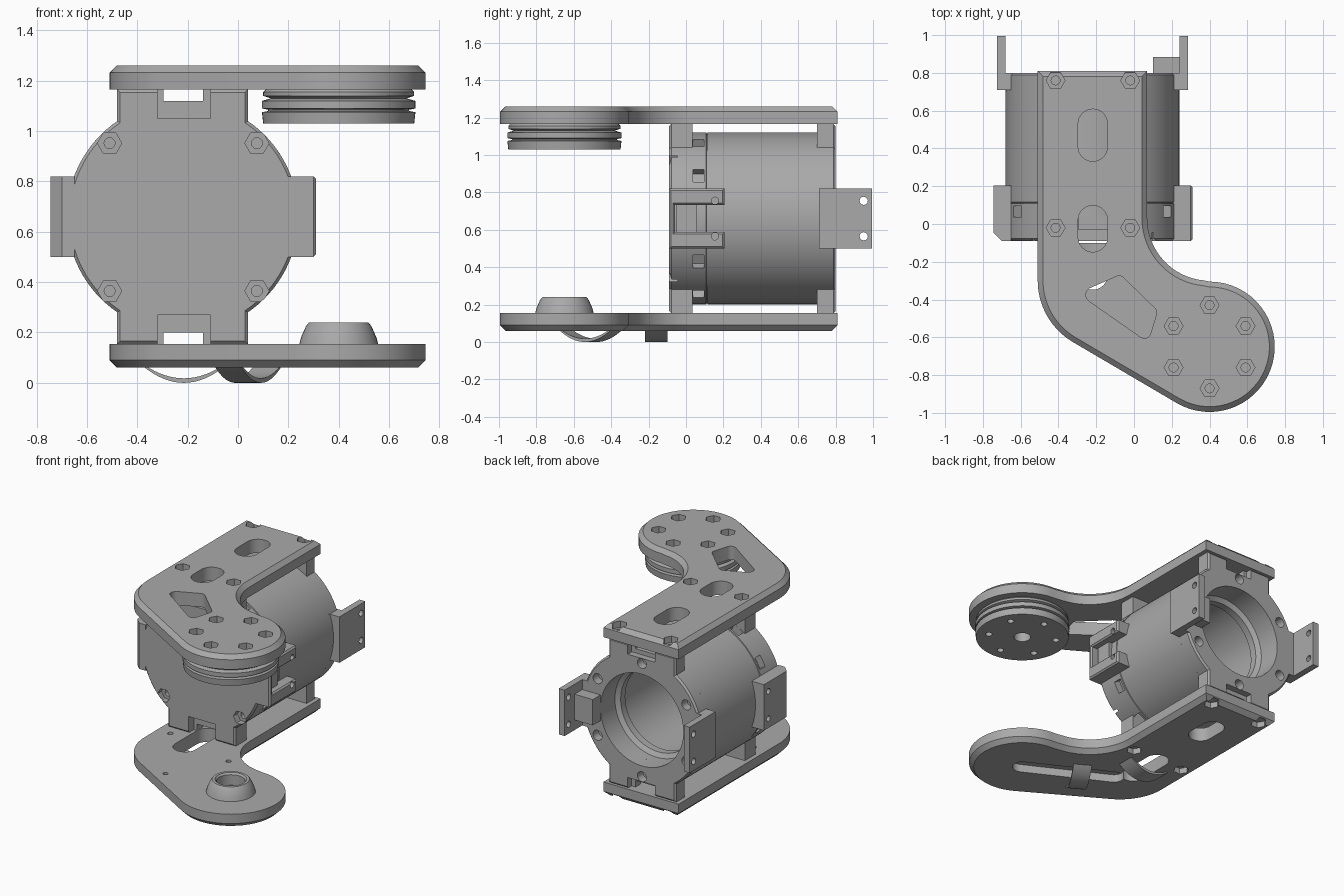
import bpy, bmesh
from math import sin, cos, pi, radians, atan2, hypot, acos
from mathutils import Vector, Matrix

if "Cube" in bpy.data.objects:
    bpy.data.objects.remove(bpy.data.objects["Cube"])

grey = bpy.data.materials.new("plain grey")
grey.use_nodes = True
COLOUR = (0.4, 0.4, 0.4, 1)
grey.diffuse_color = COLOUR
grey.node_tree.nodes["Principled BSDF"].inputs["Base Color"].default_value = COLOUR

MAP = {"x": lambda u, v, w: (w, u, v),
       "y": lambda u, v, w: (u, w, v),
       "z": lambda u, v, w: (u, v, w)}
CX, CZ, R = -0.22, 0.66, 0.46          # motor axis and radius
HUB = (0.40, -0.65)                    # centre of the arm's round end


def finish(name, bm):
    bmesh.ops.recalc_face_normals(bm, faces=bm.faces)
    me = bpy.data.meshes.new(name)
    bm.to_mesh(me)
    bm.free()
    me.materials.append(grey)
    ob = bpy.data.objects.new(name, me)
    bpy.context.collection.objects.link(ob)
    return ob


def prism(name, pts, axis, lo, hi, chamfer=0, chamfer_at=None):
    """Extrude a flat outline along an axis, optionally chamfering one rim."""
    bm = bmesh.new()
    f = MAP[axis]
    low = [bm.verts.new(f(u, v, lo)) for u, v in pts]
    top = [bm.verts.new(f(u, v, hi)) for u, v in pts]
    faces = {lo: bm.faces.new(low), hi: bm.faces.new(top)}
    for i in range(len(pts)):
        j = (i + 1) % len(pts)
        bm.faces.new((low[i], low[j], top[j], top[i]))
    bmesh.ops.recalc_face_normals(bm, faces=bm.faces)
    if chamfer:
        bmesh.ops.bevel(bm, geom=list(faces[chamfer_at].edges), offset=chamfer,
                        segments=1, affect="EDGES")
    return finish(name, bm)


def lathe(name, profile, axis, centre, n=64):
    """Turn a closed (radius, height) profile around an axis."""
    bm = bmesh.new()
    f = MAP[axis]
    rings = []
    for k in range(n):
        a = 2 * pi * k / n
        rings.append([bm.verts.new(f(centre[0] + r * cos(a), centre[1] + r * sin(a), w))
                      for r, w in profile])
    for k in range(n):
        a, b = rings[k], rings[(k + 1) % n]
        for i in range(len(profile)):
            j = (i + 1) % len(profile)
            bm.faces.new((a[i], a[j], b[j], b[i]))
    return finish(name, bm)


def arc(c, r, a0, a1, n=16):
    return [(c[0] + r * cos(radians(a0 + (a1 - a0) * i / n)),
             c[1] + r * sin(radians(a0 + (a1 - a0) * i / n))) for i in range(n + 1)]


def circle(c, r, n=20):
    return arc(c, r, 0, 360, n)[:-1]


def rect(u0, u1, v0, v1):
    return [(u0, v0), (u1, v0), (u1, v1), (u0, v1)]


def stadium(p, q, r):
    a = atan2(q[1] - p[1], q[0] - p[0]) * 180 / pi
    return arc(q, r, a - 90, a + 90) + arc(p, r, a + 90, a + 270)


def cut(ob, pts, axis, lo, hi, turn=None):
    cutter = prism("cutter", pts, axis, lo, hi)
    if turn:
        cutter.data.transform(turn)
    mod = ob.modifiers.new("cut", "BOOLEAN")
    mod.operation, mod.solver, mod.object = "DIFFERENCE", "EXACT", cutter
    bpy.context.view_layer.objects.active = ob
    bpy.ops.object.modifier_apply(modifier=mod.name)
    bpy.data.objects.remove(cutter)


# Arms: one hooked outline used above and below the motor
outline = ([(-0.51, 0.81), (-0.51, -0.29)] + arc((-0.13, -0.298), 0.38, 184, 240)
           + arc(HUB, 0.345, 240, 450, 32) + arc((0.40, 0.03), 0.33, 265, 180)
           + [(0.07, 0.81)])
hub_bolts = [(HUB[0] + 0.22 * cos(radians(a)), HUB[1] + 0.22 * sin(radians(a)))
             for a in range(30, 390, 60)]
frame_bolts = [(x, y) for x in (-0.415, -0.02) for y in (0.76, -0.02)]
SLOT_X, SLOT_R = -0.218, 0.078

top_arm = prism("top_arm", outline, "z", 1.165, 1.26, 0.028, 1.26)
cut(top_arm, stadium((SLOT_X, 0.41), (SLOT_X, 0.53), SLOT_R), "z", 1.1, 1.3)
cut(top_arm, stadium((SLOT_X, -0.07), (SLOT_X, 0.02), SLOT_R), "z", 1.1, 1.3)
window = (arc((-0.215, -0.375), 0.04, 240, 120, 5) + arc((-0.08, -0.31), 0.035, 115, 45, 5)
          + arc((0.085, -0.47), 0.035, 40, -25, 5) + arc((0.055, -0.57), 0.035, -25, -120, 5))
cut(top_arm, window, "z", 1.1, 1.3)
for p in frame_bolts + hub_bolts:
    cut(top_arm, circle(p, 0.05, 6), "z", 1.215, 1.3)
    cut(top_arm, circle(p, 0.024, 12), "z", 1.1, 1.3)

bottom_arm = prism("bottom_arm", outline, "z", 0.06, 0.155, 0.03, 0.06)
cut(bottom_arm, stadium((SLOT_X, 0.41), (SLOT_X, 0.53), SLOT_R), "z", 0, 0.2)
cut(bottom_arm, stadium((SLOT_X, -0.27), (SLOT_X, -0.03), SLOT_R), "z", 0, 0.2)
cut(bottom_arm, stadium((-0.14, -0.37), HUB, 0.065), "z", 0, 0.115)
for p in frame_bolts:
    cut(bottom_arm, circle(p, 0.05, 6), "z", 0, 0.1)
for p in ((-0.09, -0.67), (0.13, -0.29), (-0.41, -0.16)):
    cut(bottom_arm, circle(p, 0.018, 12), "z", 0.1, 0.2)

# Pulley under the top arm, ring boss on the bottom arm
pulley = lathe("pulley", [(0.055, 1.03), (0.30, 1.03), (0.305, 1.075), (0.28, 1.08),
                          (0.28, 1.085), (0.305, 1.09), (0.305, 1.12), (0.27, 1.13),
                          (0.30, 1.14), (0.30, 1.155), (0.285, 1.17), (0.055, 1.17)], "z", HUB)
for p in hub_bolts:
    cut(pulley, circle(p, 0.022, 12), "z", 1.0, 1.09)
lathe("ring_boss", [(0.09, 0.12), (0.165, 0.12), (0.15, 0.18), (0.13, 0.225), (0.118, 0.24),
                    (0.10, 0.24), (0.09, 0.228)], "z", HUB, 40)

# Cable straps bowed below the bottom arm
us = [-0.165 + 0.33 * i / 16 for i in range(17)]
bow = ([(u, 0.068 * (u / 0.165) ** 2) for u in us]
       + [(u * 0.94, 0.018 + 0.052 * (u / 0.165) ** 2) for u in reversed(us)])
for name, x, y, a in (("slot_strap", -0.215, -0.16, 0), ("groove_strap", 0.04, -0.51, 60)):
    strap = prism(name, bow, "y", -0.06, 0.06)
    strap.data.transform(Matrix.Translation((x, y, 0)) @ Matrix.Rotation(radians(a), 4, "Z"))

# Motor end plates: a disc merged with an upright post
a = 90 - 34.4
plate = (arc((CX, CZ), R, -a, a, 32) + [(0.04, 1.166), (-0.48, 1.166)]
         + arc((CX, CZ), R, 180 - a, 180 + a, 32) + [(-0.48, 0.154), (0.04, 0.154)])
front_plate = prism("front_plate", plate, "y", -0.09, 0.036, 0.012, -0.09)
back_plate = prism("back_plate", plate, "y", 0.70, 0.80, 0.012, 0.80)
for z0, z1, s0, s1 in ((1.05, 1.2, 1.12, 1.2), (0.1, 0.27, 0.1, 0.2)):
    cut(front_plate, rect(-0.32, -0.11, z0, z1), "y", -0.2, -0.03)
    cut(front_plate, rect(-0.295, -0.14, s0, s1), "y", -0.2, 0.2)
    cut(back_plate, rect(-0.32, -0.11, z0 + 0.04 * (z0 > 1), z1 - 0.04 * (z0 < 1)),
        "y", 0.755, 0.9)
    cut(back_plate, rect(-0.295, -0.14, s0, s1), "y", 0.6, 0.9)
for x in (-0.51, 0.075):
    for z in (0.365, 0.952):
        cut(front_plate, circle((x, z), 0.048, 6), "y", -0.2, -0.045)
        cut(front_plate, circle((x, z), 0.022, 12), "y", -0.2, 0.0)
cut(back_plate, circle((CX, CZ), 0.32, 64), "y", 0.6, 0.9)
for k in range(6):
    t = radians(30 + 60 * k)
    cut(back_plate, circle((CX + 0.395 * cos(t), CZ + 0.395 * sin(t)), 0.035), "y", 0.74, 0.9)

# Motor shell: a stepped tube with small windows near the front
shell = lathe("motor_shell", [(0.46, 0.03), (0.46, 0.108), (0.455, 0.11), (0.455, 0.114),
                              (0.46, 0.116), (0.46, 0.705), (0.32, 0.705), (0.32, 0.64),
                              (0.29, 0.62), (0.29, 0.57), (0.33, 0.57), (0.33, 0.03)],
              "y", (CX, CZ), 96)
for angle in (30, 62, 118, 150, 210, 242, 298, 330):
    turn = Matrix.Translation((CX, 0, CZ)) @ Matrix.Rotation(radians(-angle), 4, "Y")
    cut(shell, rect(0.41, 0.6, -0.04, 0.04), "y", 0.037, 0.095, turn)

# Front brackets: forked on one side, solid on the other
Z0, Z1 = 0.50, 0.82
fork = [(-0.09, Z0), (0.205, Z0), (0.205, 0.587), (-0.06, 0.587),
        (-0.06, 0.733), (0.205, 0.733), (0.205, Z1), (-0.09, Z1)]
fork_bracket = prism("fork_bracket", fork, "x", 0.19, 0.31, 0.01, 0.31)
prism("fork_web", rect(-0.05, 0.06, 0.58, 0.74), "x", 0.19, 0.262)
solid = [(-0.65, -0.09), (-0.70, -0.09), (-0.745, -0.045), (-0.745, 0.205), (-0.65, 0.205)]
solid_bracket = prism("solid_bracket", solid, "z", Z0, Z1)
for z in (0.565, 0.755):
    cut(fork_bracket, circle((0.155, z), 0.02, 12), "x", 0.27, 0.4)
    cut(solid_bracket, circle((0.155, z), 0.02, 12), "x", -0.8, -0.71)

# Rear tabs with a foot on the shell, mirrored across the motor axis
for name, s in (("left_rear_tab", 1), ("right_rear_tab", -1)):
    shape = [(CX + s * u, y) for u, y in
             ((0.40, 0.71), (0.505, 0.71), (0.505, 0.995), (0.46, 0.995), (0.46, 0.80), (0.40, 0.80))]
    tab = prism(name, shape, "z", Z0, Z1)
    for z in (0.565, 0.755):
        cut(tab, circle((0.95, z), 0.022, 12), "x", -1, 1)
    # Clear the foot away from the rear opening
    cut(tab, circle((CX, CZ), 0.32, 64), "y", 0.6, 0.9)
prism("tab_gusset", rect(0.10, 0.245, 0.79, 0.885), "z", 0.57, 0.75)

# Smooth round surfaces, keep hard edges
for ob in bpy.context.scene.objects:
    ob.select_set(ob.type == "MESH")
bpy.context.view_layer.objects.active = top_arm
bpy.ops.object.shade_smooth_by_angle(angle=radians(28))
